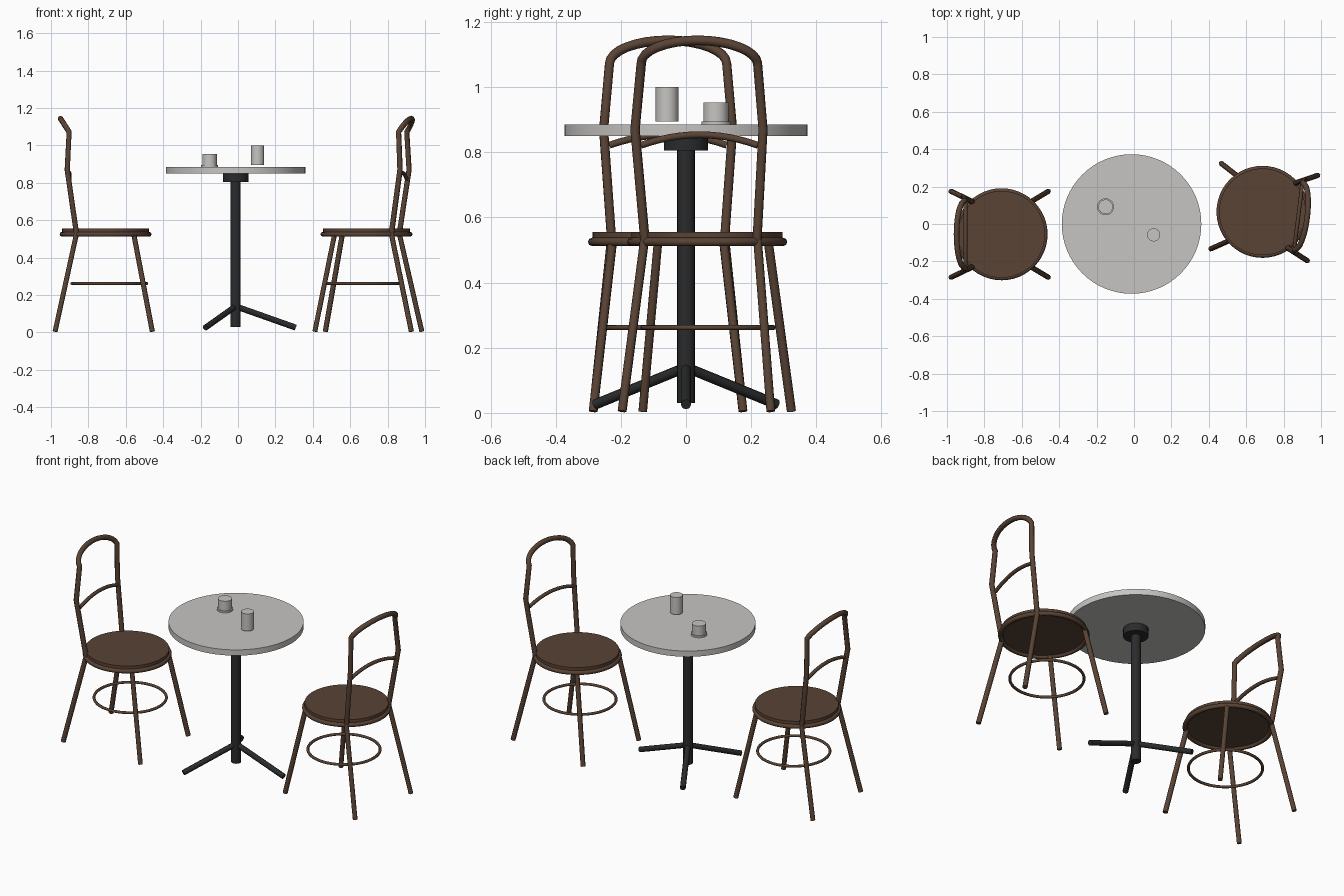
import bpy
from math import sin, cos, pi, radians
from mathutils import Matrix, Vector

old = bpy.data.objects.get("Cube")
if old:
    bpy.data.objects.remove(old, do_unlink=True)


def material(name, rgb):
    m = bpy.data.materials.new(name)
    m.use_nodes = True
    m.diffuse_color = (*rgb, 1)
    m.node_tree.nodes["Principled BSDF"].inputs["Base Color"].default_value = (*rgb, 1)
    return m


WOOD = material("brown wood", (0.10, 0.056, 0.035))
IRON = material("black metal", (0.023, 0.024, 0.025))
STONE = material("pale stone", (0.57, 0.56, 0.54))


def finish(obj, name, mat, place):
    obj.name = name
    obj.data.materials.clear()
    obj.data.materials.append(mat)
    bpy.ops.object.shade_smooth_by_angle(angle=radians(50))
    obj.matrix_world = place @ obj.matrix_world
    return obj


def disc(name, mat, place, x, y, z0, z1, r, sides=32):
    bpy.ops.mesh.primitive_cylinder_add(
        vertices=sides, radius=r, depth=z1 - z0, location=(x, y, (z0 + z1) / 2))
    bpy.context.view_layer.update()
    return finish(bpy.context.object, name, mat, place)


def ring(name, mat, place, x, z, major, minor):
    bpy.ops.mesh.primitive_torus_add(
        major_segments=48, minor_segments=8, major_radius=major,
        minor_radius=minor, location=(x, 0, z))
    bpy.context.view_layer.update()
    return finish(bpy.context.object, name, mat, place)


def tube(name, mat, place, points, r):
    """Round bar swept along a list of points."""
    curve = bpy.data.curves.new(name, "CURVE")
    curve.dimensions = "3D"
    curve.bevel_depth = r
    curve.bevel_resolution = 2
    curve.use_fill_caps = True
    spline = curve.splines.new("POLY")
    spline.points.add(len(points) - 1)
    for p, co in zip(spline.points, points):
        p.co = (*co, 1)
    obj = bpy.data.objects.new(name, curve)
    bpy.context.collection.objects.link(obj)
    bpy.ops.object.select_all(action="DESELECT")
    bpy.context.view_layer.objects.active = obj
    obj.select_set(True)
    bpy.ops.object.convert(target="MESH")
    return finish(bpy.context.object, name, mat, place)


def chair(prefix, x, y, turn):
    """Chair that faces its own +x, with the backrest at -x."""
    place = Matrix.Translation((x, y, 0)) @ Matrix.Rotation(turn, 4, "Z")
    disc(prefix + "_seat", WOOD, place, 0, 0, 0.525, 0.556, 0.232, 48)
    ring(prefix + "_seat_rim", WOOD, place, 0, 0.525, 0.233, 0.013)
    ring(prefix + "_foot_ring", WOOD, place, 0.02, 0.262, 0.2, 0.008)

    for side, s in (("left", 1), ("right", -1)):
        tube(f"{prefix}_front_leg_{side}", WOOD, place,
             [(0.15, 0.17 * s, 0.53), (0.25, 0.23 * s, 0.005)], 0.014)
        tube(f"{prefix}_back_leg_{side}", WOOD, place,
             [(-0.155, 0.175 * s, 0.53), (-0.27, 0.23 * s, 0.005)], 0.014)

    # Bent backrest: two posts joined by a tilted arch
    post = [(-0.155, 0.173, 0.525), (-0.205, 0.198, 0.87)]
    arch = [(-0.195 - 0.046 * sin(a), 0.18 * cos(a), 1.072 + 0.072 * sin(a))
            for a in (pi * i / 16 for i in range(17))]
    mirrored = [(px, -py, pz) for px, py, pz in reversed(post)]
    tube(prefix + "_back_frame", WOOD, place, post + arch + mirrored, 0.0148)

    # Curved middle rail
    rail = [(-0.193, 0.18 * t, 0.854 - 0.032 * t * t)
            for t in (i / 6 for i in range(-6, 7))]
    tube(prefix + "_back_rail", WOOD, place, rail, 0.0105)


chair("left_hand_chair", -0.708, -0.055, 0)
chair("right_hand_chair", 0.687, 0.065, radians(173))

# Pedestal table
table = Matrix.Translation((-0.013, 0, 0))
disc("table_top", STONE, table, 0, 0, 0.85, 0.885, 0.373, 64)
disc("table_hub", IRON, table, 0, 0, 0.805, 0.85, 0.068)
disc("table_column", IRON, table, 0, 0, 0.03, 0.81, 0.027, 20)
for i in range(3):
    a = 2 * pi * i / 3
    d = Vector((cos(a), sin(a), 0))
    tube(f"table_foot_{i + 1}", IRON, table,
         [(0, 0, 0.14), d * 0.322 + Vector((0, 0, 0.026))], 0.016)

# Tableware
world = Matrix.Identity(4)
disc("tall_glass", STONE, world, 0.105, -0.058, 0.895, 1.0, 0.035)
disc("saucer", STONE, world, -0.152, 0.092, 0.884, 0.895, 0.045)
disc("cup", STONE, world, -0.152, 0.092, 0.894, 0.953, 0.039)
